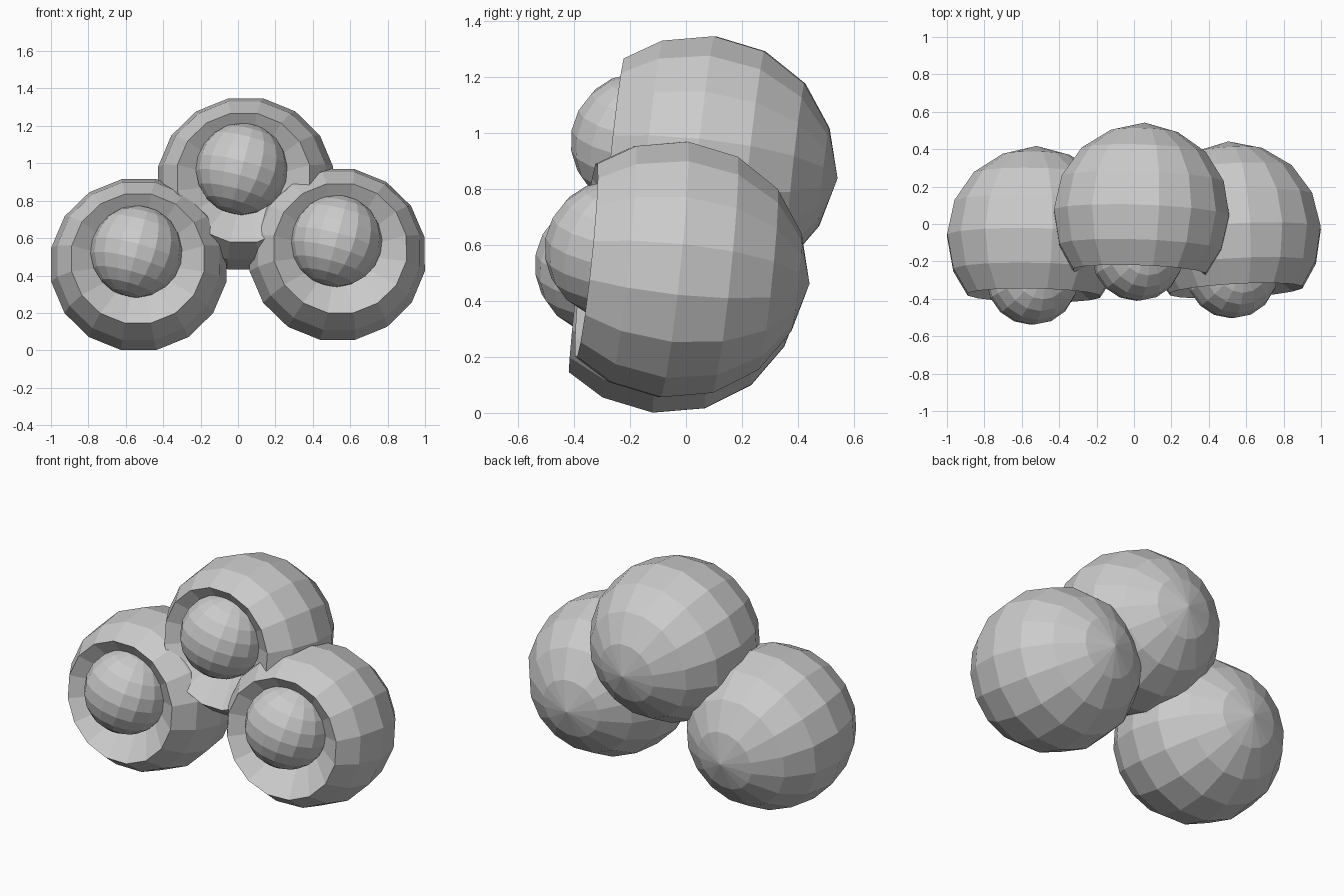
import bpy, bmesh
from math import sin, cos, pi, radians
from mathutils import Matrix, Euler

cube = bpy.data.objects.get("Cube")
if cube:
    bpy.data.objects.remove(cube, do_unlink=True)

grey = bpy.data.materials.new("plain grey")
grey.use_nodes = True
color = (0.6, 0.6, 0.6, 1)
grey.diffuse_color = color
grey.node_tree.nodes["Principled BSDF"].inputs["Base Color"].default_value = color

SIDES = 16
RADIUS = 0.478


def finish(bm, name, location, rotation):
    bmesh.ops.recalc_face_normals(bm, faces=bm.faces)
    mesh = bpy.data.meshes.new(name)
    bm.to_mesh(mesh)
    bm.free()
    mesh.materials.append(grey)
    obj = bpy.data.objects.new(name, mesh)
    bpy.context.collection.objects.link(obj)
    obj.location = location
    obj.rotation_euler = [radians(a) for a in rotation]
    return obj


def make_shell(name, location, rotation):
    # Profile of (radius, y): back pole, round wall, rim, dished front
    angles = [k * pi / 8 for k in range(1, 6)] + [radians(131)]
    profile = [(RADIUS * sin(a), RADIUS * cos(a)) for a in angles]
    profile += [(0.2, -0.2)]
    bm = bmesh.new()
    rings = []
    for r, y in profile:
        ring = []
        for i in range(SIDES):
            t = 2 * pi * (i + 0.5) / SIDES
            ring.append(bm.verts.new((r * cos(t), y, 0.98 * r * sin(t))))
        rings.append(ring)
    for a, b in zip(rings, rings[1:]):
        for i in range(SIDES):
            j = (i + 1) % SIDES
            bm.faces.new((a[i], a[j], b[j], b[i]))
    # Close the back pole and the dish floor
    for ring, y in ((rings[0], 0.49), (rings[-1], -0.17)):
        tip = bm.verts.new((0, y, 0))
        for i in range(SIDES):
            bm.faces.new((ring[i], ring[(i + 1) % SIDES], tip))
    return finish(bm, name, location, rotation)


def make_ball(name, location):
    bm = bmesh.new()
    bmesh.ops.create_uvsphere(bm, u_segments=16, v_segments=10, radius=0.246)
    return finish(bm, name, location, (-10, 15, 0))


# Unit name, shell centre, shell yaw, ball centre
units = [
    ("top", (0.04, 0.055, 0.89), -2, (0.02, -0.167, 0.97)),
    ("right", (-0.53, -0.07, 0.458), -1, (-0.543, -0.295, 0.528)),
    ("left", (0.53, -0.045, 0.513), 3, (0.525, -0.26, 0.585)),
]
for side, centre, yaw, ball in units:
    make_shell(side + "_shell", centre, (-6, 0, yaw))
    make_ball(side + "_ball", ball)
